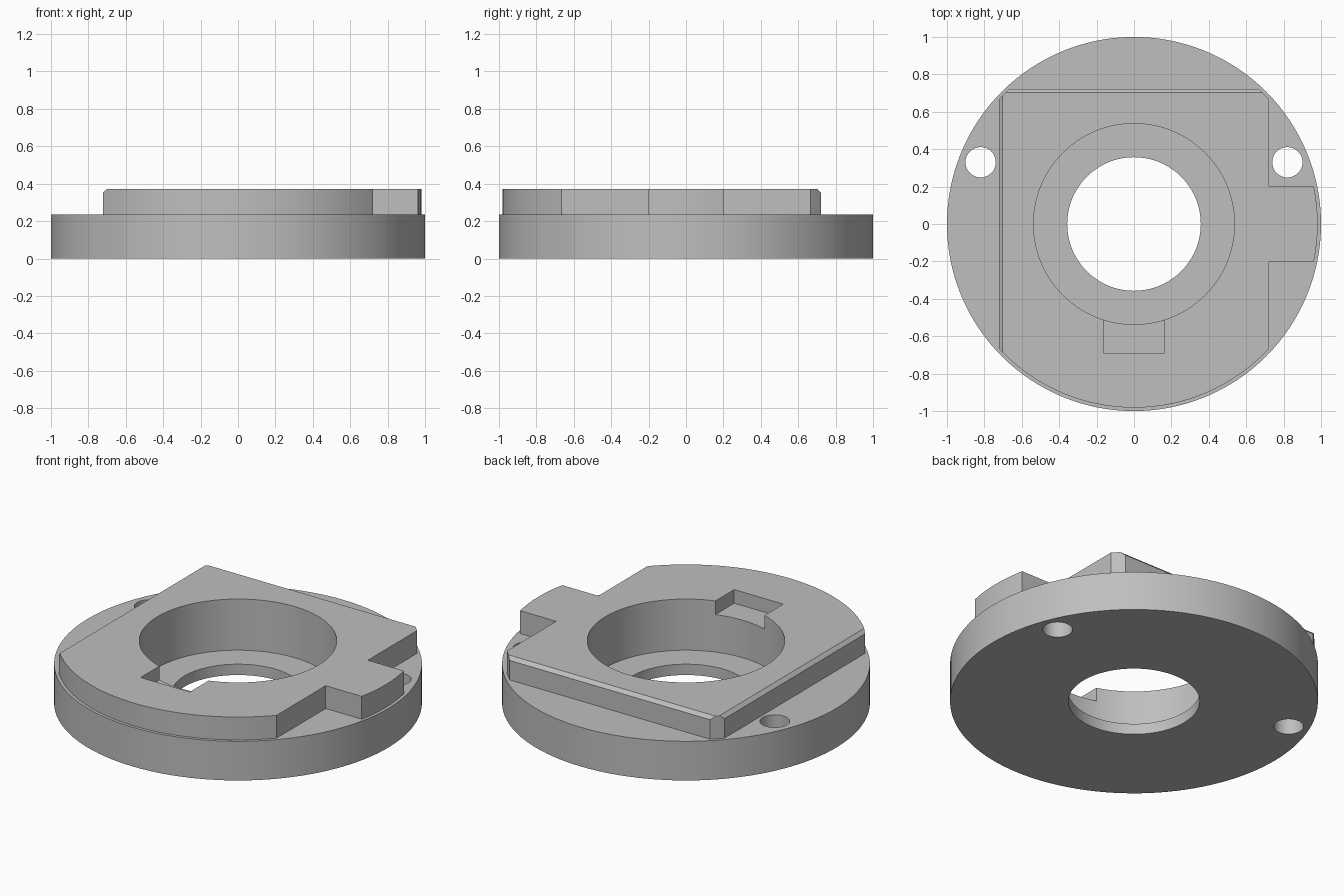
import bpy
import bmesh

if "Cube" in bpy.data.objects:
    bpy.data.objects.remove(bpy.data.objects["Cube"], do_unlink=True)

BASE_TOP, PLATE_TOP, EMBED = 0.235, 0.372, 0.12


def finish(name, bm):
    mesh = bpy.data.meshes.new(name)
    bm.to_mesh(mesh)
    bm.free()
    obj = bpy.data.objects.new(name, mesh)
    bpy.context.scene.collection.objects.link(obj)
    return obj


def disc(name, radius, z0, z1, x=0, y=0, sides=128):
    bm = bmesh.new()
    bmesh.ops.create_cone(bm, cap_ends=True, segments=sides, radius1=radius,
                          radius2=radius, depth=z1 - z0)
    bmesh.ops.translate(bm, verts=bm.verts, vec=(x, y, (z0 + z1) / 2))
    return finish(name, bm)


def box(name, x0, x1, y0, y1, z0, z1, chamfer=0):
    bm = bmesh.new()
    bmesh.ops.create_cube(bm, size=1)
    bmesh.ops.scale(bm, verts=bm.verts, vec=(x1 - x0, y1 - y0, z1 - z0))
    bmesh.ops.translate(bm, verts=bm.verts,
                        vec=((x0 + x1) / 2, (y0 + y1) / 2, (z0 + z1) / 2))
    if chamfer:
        # Chamfer only the left-hand and rear top edges
        def picked(e):
            a, b = e.verts[0].co, e.verts[1].co
            top = min(a.z, b.z) > z1 - 1e-4
            return top and (max(a.x, b.x) < x0 + 1e-4 or min(a.y, b.y) > y1 - 1e-4)
        bmesh.ops.bevel(bm, geom=[e for e in bm.edges if picked(e)],
                        offset=chamfer, segments=1, affect='EDGES')
    return finish(name, bm)


def combine(target, other, operation):
    mod = target.modifiers.new(operation.lower(), 'BOOLEAN')
    mod.operation = operation
    mod.solver = 'EXACT'
    mod.object = other
    bpy.context.view_layer.objects.active = target
    bpy.ops.object.modifier_apply(modifier=mod.name)
    bpy.data.objects.remove(other, do_unlink=True)


# Raised plate with side tab, trimmed to a circle
plate = box("raised_plate", -0.722, 0.722, -1.1, 0.722, EMBED, PLATE_TOP, 0.02)
combine(plate, box("tab", 0.5, 1.1, -0.2, 0.2, EMBED, PLATE_TOP), 'UNION')
combine(plate, disc("trim", 0.982, 0.05, 0.6), 'INTERSECT')

# Round base joined with the plate
flange = disc("flange_body", 1.0, 0, BASE_TOP)
combine(flange, plate, 'UNION')

# Stepped bore, key slot and mounting holes
combine(flange, disc("counterbore", 0.537, 0.065, 0.6), 'DIFFERENCE')
combine(flange, disc("bore", 0.357, -0.1, 0.5), 'DIFFERENCE')
combine(flange, box("key_slot", -0.163, 0.163, -0.69, -0.4, 0.29, 0.6), 'DIFFERENCE')
for side in (-1, 1):
    combine(flange, disc("mounting_hole", 0.081, -0.1, 0.6, side * 0.82, 0.33, 48),
            'DIFFERENCE')

# Plain grey finish
grey = bpy.data.materials.new("light_grey")
grey.use_nodes = True
colour = (0.52, 0.52, 0.52, 1)
grey.diffuse_color = colour
grey.node_tree.nodes["Principled BSDF"].inputs["Base Color"].default_value = colour
flange.data.materials.clear()
flange.data.materials.append(grey)
for face in flange.data.polygons:
    face.material_index = 0

bpy.ops.object.select_all(action='DESELECT')
flange.select_set(True)
bpy.context.view_layer.objects.active = flange
bpy.ops.object.shade_smooth_by_angle(angle=0.5)
